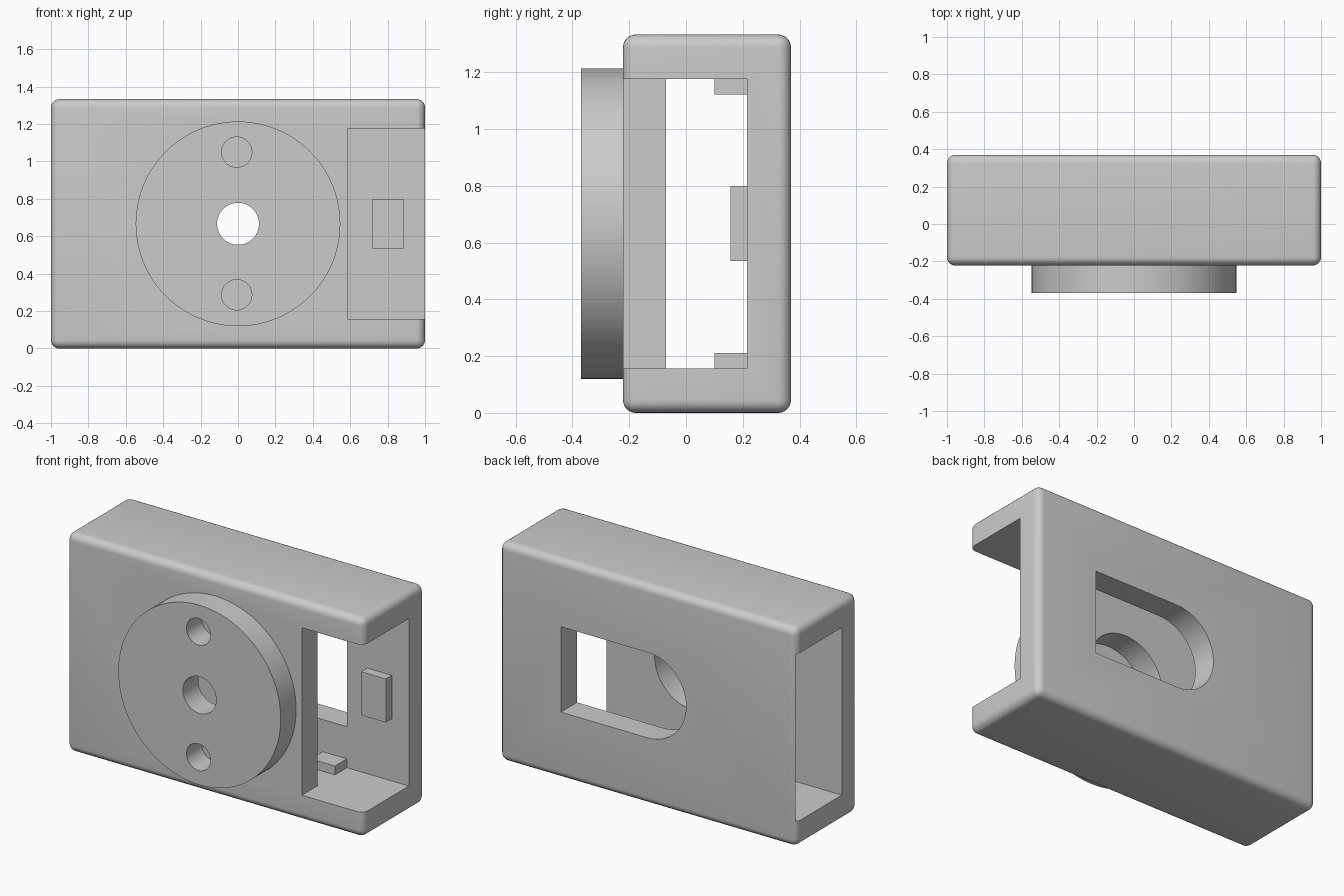
import bpy, bmesh, math
from mathutils import Matrix

cube = bpy.data.objects.get("Cube")
if cube:
    bpy.data.objects.remove(cube, do_unlink=True)

grey = bpy.data.materials.new("plain_grey")
grey.use_nodes = True
COLOUR = (0.6, 0.6, 0.6, 1)
grey.diffuse_color = COLOUR
grey.node_tree.nodes["Principled BSDF"].inputs["Base Color"].default_value = COLOUR

H = 1.333                 # case height
MID = H / 2               # height of the dial axis
FRONT, BACK = -0.222, 0.37
IN_FRONT, IN_BACK = -0.07, 0.215
LOW, HIGH = 0.157, 1.176  # cavity floor and ceiling
CUT_X = 0.585             # inner edge of the front opening


def finish(bm, name):
    bmesh.ops.recalc_face_normals(bm, faces=bm.faces)
    mesh = bpy.data.meshes.new(name)
    bm.to_mesh(mesh)
    bm.free()
    mesh.materials.append(grey)
    obj = bpy.data.objects.new(name, mesh)
    bpy.context.collection.objects.link(obj)
    return obj


def box(name, x0, x1, y0, y1, z0, z1, radius=0):
    bm = bmesh.new()
    bmesh.ops.create_cube(bm, size=1)
    for v in bm.verts:
        v.co = (x1 if v.co.x > 0 else x0, y1 if v.co.y > 0 else y0, z1 if v.co.z > 0 else z0)
    if radius:
        bmesh.ops.bevel(bm, geom=bm.edges[:], offset=radius, segments=6,
                        profile=0.5, affect='EDGES')
    return finish(bm, name)


def disc(name, x, z, radius, y0, y1, sides=96):
    bm = bmesh.new()
    place = Matrix.Translation((x, (y0 + y1) / 2, z)) @ Matrix.Rotation(math.pi / 2, 4, 'X')
    bmesh.ops.create_cone(bm, cap_ends=True, segments=sides, radius1=radius,
                          radius2=radius, depth=y1 - y0, matrix=place)
    return finish(bm, name)


def d_window(name, x_end, radius, y0, y1):
    # half round on one end, square on the other
    bm = bmesh.new()
    arc = [math.pi / 2 + math.pi * i / 32 for i in range(33)]
    outline = [(radius * math.cos(a), MID + radius * math.sin(a)) for a in arc]
    outline += [(x_end, MID - radius), (x_end, MID + radius)]
    face = bm.faces.new([bm.verts.new((x, y0, z)) for x, z in outline])
    grown = bmesh.ops.extrude_face_region(bm, geom=[face])["geom"]
    moved = [g for g in grown if isinstance(g, bmesh.types.BMVert)]
    bmesh.ops.translate(bm, verts=moved, vec=(0, y1 - y0, 0))
    return finish(bm, name)


def combine(target, tool, operation):
    mod = target.modifiers.new(operation.lower(), 'BOOLEAN')
    mod.operation = operation
    mod.solver = 'EXACT'
    mod.object = tool
    bpy.context.view_layer.objects.active = target
    bpy.ops.object.modifier_apply(modifier=mod.name)
    bpy.data.objects.remove(tool, do_unlink=True)


# rounded case with a round boss on its front
case = box("case", -1, 1, FRONT, BACK, 0, H, radius=0.045)
combine(case, disc("boss", 0, MID, 0.547, -0.37, FRONT + 0.05), 'UNION')

# long cavity, front opening, side pocket, rear window, round recess and holes
cutters = [
    box("cavity", -1.2, 1.2, IN_FRONT, IN_BACK, LOW, HIGH),
    box("front_opening", CUT_X, 1.2, -0.5, IN_FRONT + 0.1, LOW, HIGH),
    box("side_pocket", -1.2, -CUT_X, IN_FRONT + 0.1, 0.357, LOW, HIGH),
    d_window("rear_window", CUT_X - 0.002, 0.26, IN_BACK - 0.1, 0.5),
    disc("round_recess", 0, MID, 0.26, FRONT, IN_FRONT + 0.1),
    disc("axle_hole", 0, MID, 0.112, -0.5, FRONT + 0.1, 64),
]
for z in (1.05, 0.287):
    cutters.append(disc("pin_hole", -0.007, z, 0.081, -0.5, FRONT, 48))
for cutter in cutters:
    combine(case, cutter, 'DIFFERENCE')

# catch block and the two corner stops inside
box("catch_block", 0.72, 0.885, 0.157, IN_BACK + 0.01, 0.535, 0.80)
box("lower_stop", 0.42, CUT_X - 0.002, 0.10, IN_BACK + 0.01, LOW - 0.01, 0.211)
box("upper_stop", 0.42, CUT_X - 0.002, 0.10, IN_BACK + 0.01, 1.122, HIGH + 0.01)

# smooth rounds, sharp corners
bpy.ops.object.select_all(action='DESELECT')
case.select_set(True)
bpy.context.view_layer.objects.active = case
bpy.ops.object.shade_smooth_by_angle(angle=math.radians(30))
